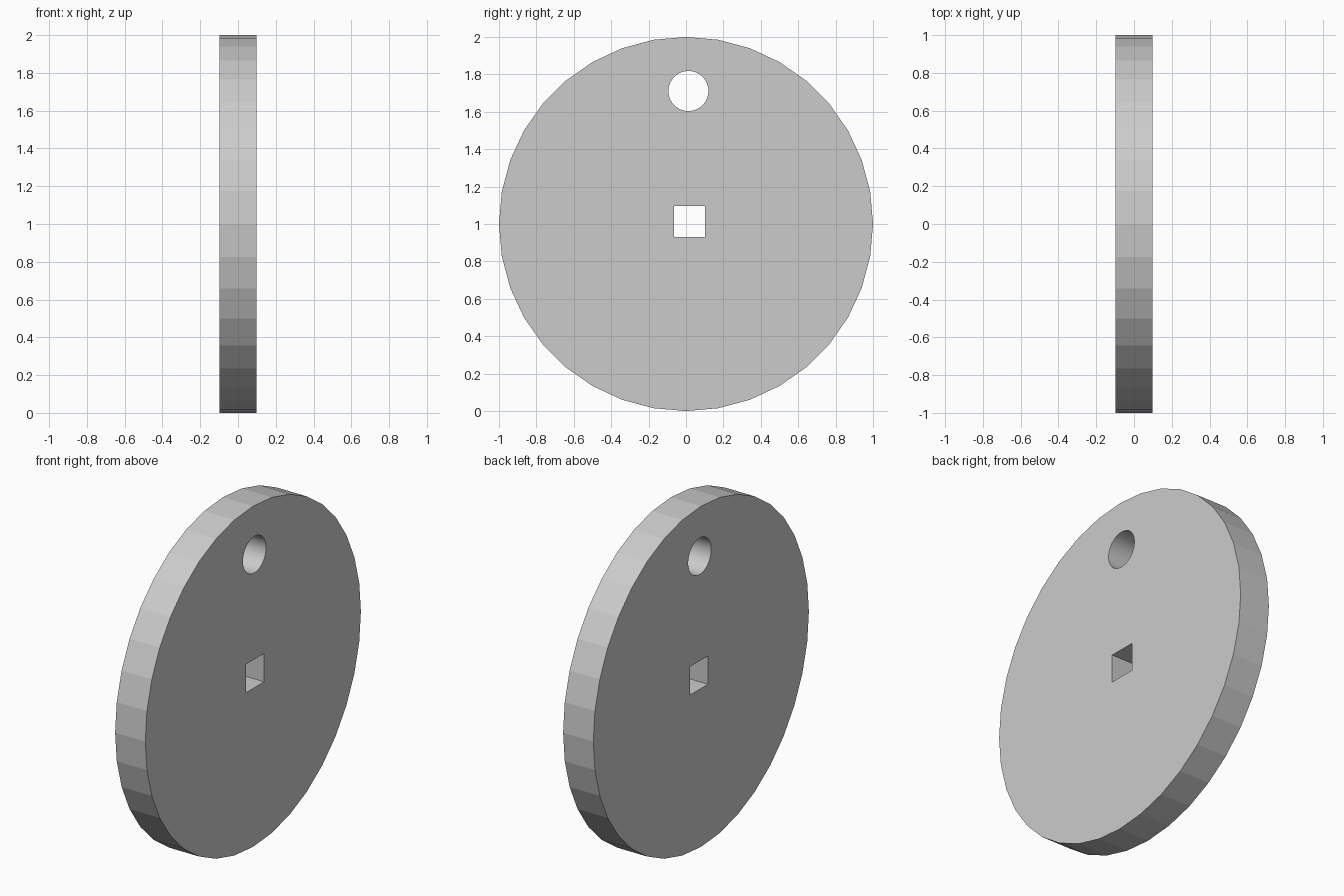
import bpy
from math import sin, cos, pi

if "Cube" in bpy.data.objects:
    bpy.data.objects.remove(bpy.data.objects["Cube"])

HALF_THICKNESS = 0.098


def ring(cy, cz, radius, sides, start=0.0):
    """Regular polygon in the disc's own plane."""
    return [(cy + radius * cos(start + 2 * pi * i / sides),
             cz + radius * sin(start + 2 * pi * i / sides)) for i in range(sides)]


def plate(name, outlines):
    """Extruded flat plate; inner outlines become through holes."""
    curve = bpy.data.curves.new(name, 'CURVE')
    curve.dimensions = '2D'
    curve.fill_mode = 'BOTH'
    curve.extrude = HALF_THICKNESS
    for outline in outlines:
        spline = curve.splines.new('POLY')
        spline.points.add(len(outline) - 1)
        for point, (y, z) in zip(spline.points, outline):
            point.co = (y, z, 0, 1)
        spline.use_cyclic_u = True
    obj = bpy.data.objects.new(name, curve)
    bpy.context.collection.objects.link(obj)
    # Stand the plate upright, facing along x
    obj.rotation_euler = (pi / 2, 0, pi / 2)
    bpy.context.view_layer.objects.active = obj
    obj.select_set(True)
    bpy.ops.object.convert(target='MESH')
    obj = bpy.context.object
    bpy.ops.object.transform_apply(location=False, rotation=True, scale=False)
    # Weld the faces to the rims
    bpy.ops.object.mode_set(mode='EDIT')
    bpy.ops.mesh.select_all(action='SELECT')
    bpy.ops.mesh.remove_doubles(threshold=0.0001)
    bpy.ops.mesh.normals_make_consistent(inside=False)
    bpy.ops.object.mode_set(mode='OBJECT')
    # Flat rim facets (10 degrees apart), smooth round bore
    bpy.ops.object.shade_smooth_by_angle(angle=pi / 20)
    return obj


# Disc with a round hole near the rim and a square hole near the centre
disc_rim = ring(0, 1, 1, 36)
round_hole = ring(0.013, 1.711, 0.107, 64)
square_hole = ring(0.019, 1.013, 0.083 * 2 ** 0.5, 4, pi / 4)
plate("disc", [disc_rim, round_hole, square_hole])
